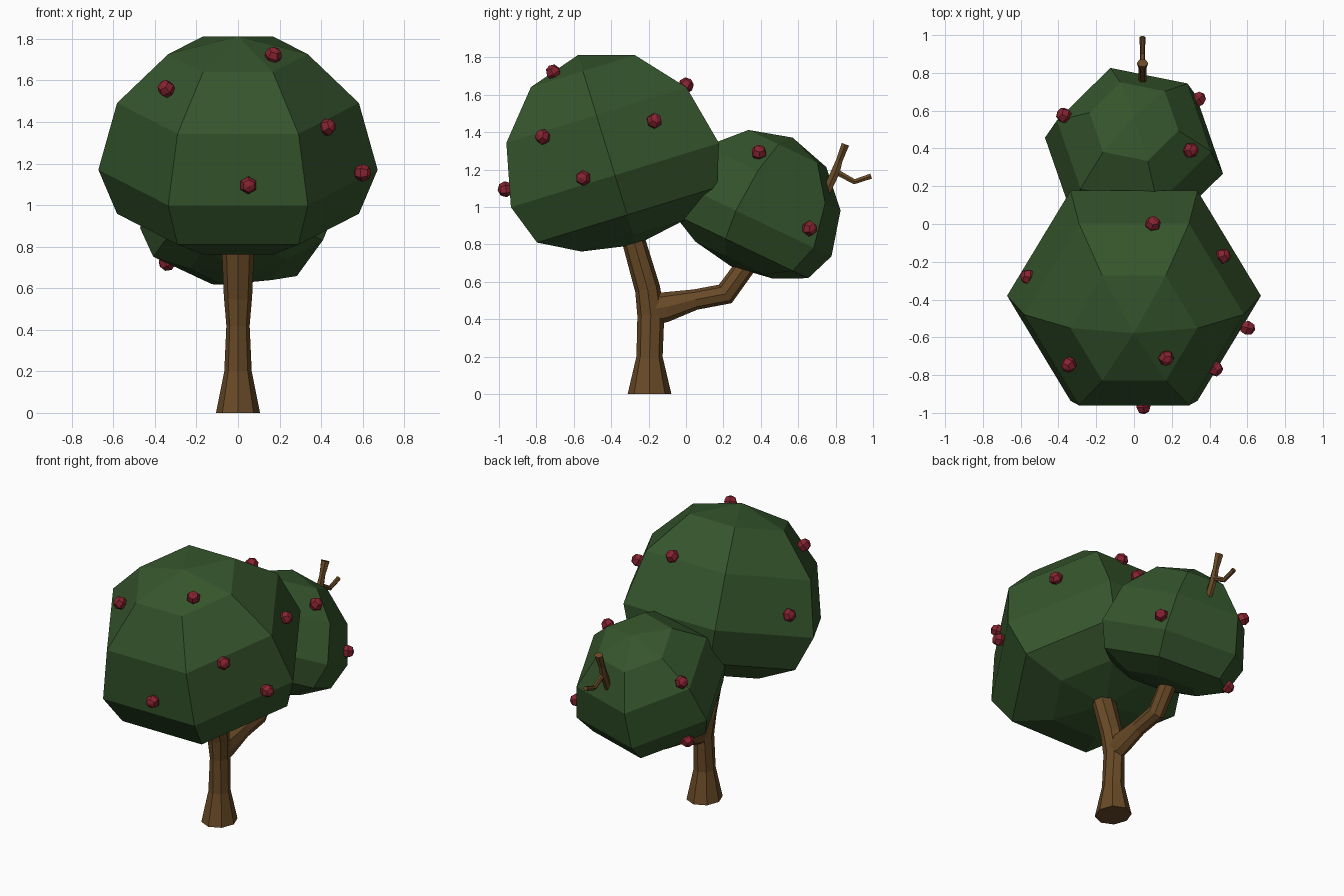
import bpy, bmesh
from math import sin, cos, pi, radians
from mathutils import Vector, Matrix

if "Cube" in bpy.data.objects:
    bpy.data.objects.remove(bpy.data.objects["Cube"])


def material(name, rgb):
    m = bpy.data.materials.new(name)
    m.diffuse_color = (*rgb, 1)
    m.use_nodes = True
    m.node_tree.nodes["Principled BSDF"].inputs["Base Color"].default_value = m.diffuse_color
    return m


LEAF = material("leaf_green", (0.035, 0.09, 0.025))
BARK = material("bark_brown", (0.14, 0.068, 0.02))
RED = material("fruit_red", (0.24, 0.017, 0.03))


def finish(bm, name, mat):
    bmesh.ops.recalc_face_normals(bm, faces=bm.faces)
    mesh = bpy.data.meshes.new(name)
    bm.to_mesh(mesh)
    bm.free()
    mesh.materials.append(mat)
    ob = bpy.data.objects.new(name, mesh)
    bpy.context.collection.objects.link(ob)
    return ob


def tube(name, path, sides, mat=BARK):
    """Path in the yz plane: (y, z, half width in x, half width in plane)."""
    x = path[0][4] if len(path[0]) > 4 else 0
    pts = [Vector((x, p[0], p[1])) for p in path]
    bm = bmesh.new()
    rings = []
    for i, p in enumerate(pts):
        t = pts[min(i + 1, len(pts) - 1)] - pts[max(i - 1, 0)]
        n = Vector((0, t.z, -t.y)).normalized()
        rx, rn = path[i][2:4]
        rings.append([bm.verts.new(p + Vector((rx * cos(a), 0, 0)) + n * rn * sin(a))
                      for a in (2 * pi * k / sides for k in range(sides))])
    for a, b in zip(rings, rings[1:]):
        for k in range(sides):
            j = (k + 1) % sides
            bm.faces.new((a[k], a[j], b[j], b[k]))
    bm.faces.new(rings[0])
    bm.faces.new(rings[-1])
    return finish(bm, name, mat)


def crown(name, centre, r, tilt, spin):
    """Six-sided sphere with a flattened underside."""
    bm = bmesh.new()
    bmesh.ops.create_uvsphere(bm, u_segments=6, v_segments=6, radius=r)
    for v in bm.verts:
        if v.co.z < -0.01:
            v.co.z *= 0.66 if v.co.z > -0.6 * r else 0.58
    # turn so that one corner lies exactly on the +x axis before spinning
    c = next(v.co for v in bm.verts if abs(v.co.z) < 1e-4)
    align = Matrix.Rotation(-Vector((c.x, c.y)).angle_signed(Vector((1, 0))) * -1, 4, 'Z')
    if abs((align @ c).y) > 1e-3:
        align.invert()
    bm.transform(Matrix.Translation(centre) @ Matrix.Rotation(radians(tilt), 4, 'X')
                 @ Matrix.Rotation(radians(spin), 4, 'Z') @ align)
    return finish(bm, name, LEAF)


BIG, SMALL = Vector((0, -0.38, 1.17)), Vector((0, 0.362, 0.935))
crown("large_crown", BIG, 0.672, 17.1, 0)
crown("small_crown", SMALL, 0.483, -25.5, -12.6)

# Trunk and side branch
tube("trunk", [(-0.195, 0, 0.106, 0.117), (-0.195, 0.2, 0.066, 0.07),
               (-0.188, 0.42, 0.056, 0.072), (-0.205, 0.56, 0.068, 0.068),
               (-0.283, 0.83, 0.08, 0.062), (-0.315, 0.93, 0.08, 0.065)], 8)
tube("side_branch", [(-0.17, 0.455, 0.05, 0.085), (-0.11, 0.465, 0.05, 0.08),
                     (0.05, 0.505, 0.045, 0.055), (0.21, 0.535, 0.05, 0.06),
                     (0.33, 0.70, 0.055, 0.055), (0.38, 0.78, 0.055, 0.055)], 8)

# Forked twig poking out of the small crown
tube("twig", [(0.745, 1.07, 0.02, 0.025, 0.045), (0.80, 1.19, 0.022, 0.027),
              (0.82, 1.25, 0.02, 0.02), (0.852, 1.335, 0.03, 0.024)], 6)
tube("twig_fork", [(0.80, 1.19, 0.015, 0.018, 0.045), (0.90, 1.135, 0.014, 0.016),
                   (0.99, 1.165, 0.015, 0.016)], 6)

# Fruit sitting on the crowns, each aimed outward
FRUIT = [
    (BIG, [(0.17, -0.71, 1.72), (0.43, -0.765, 1.375), (0.6, -0.55, 1.155),
           (0.05, -0.965, 1.095), (0.1, 0, 1.65), (0.47, -0.17, 1.46),
           (-0.345, -0.745, 1.56), (-0.56, -0.28, 1.33)]),
    (SMALL, [(0.3, 0.39, 1.29), (0.34, 0.66, 0.885),
             (-0.37, 0.575, 1.16), (-0.34, 0.47, 0.725)]),
]
for centre, spots in FRUIT:
    for s in spots:
        p = Vector(s)
        bm = bmesh.new()
        bmesh.ops.create_uvsphere(bm, u_segments=6, v_segments=4, radius=0.043)
        turn = (p - centre).to_track_quat('Z', 'Y').to_matrix().to_4x4()
        bm.transform(Matrix.Translation(p) @ turn)
        finish(bm, "fruit", RED)
